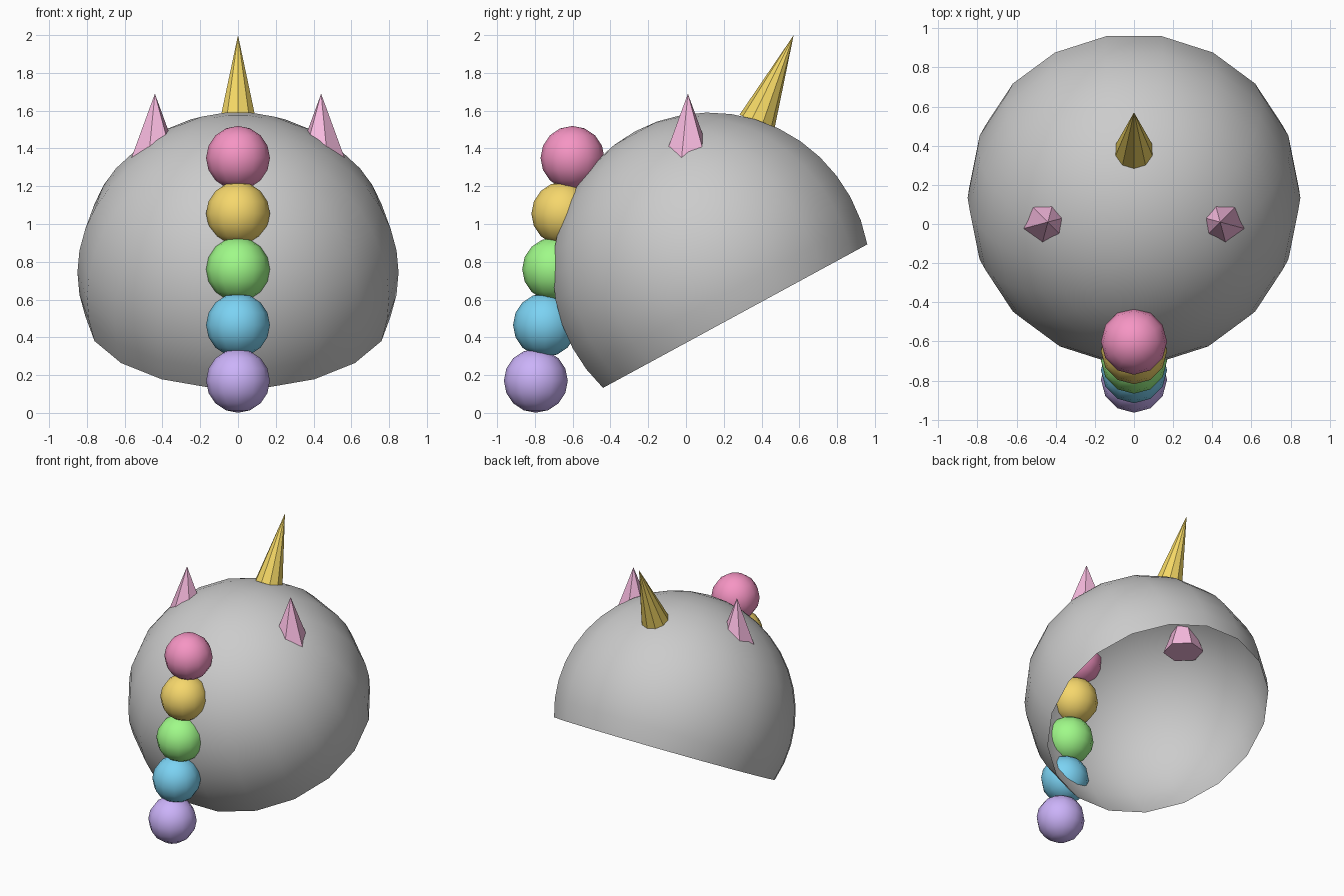
import bpy, bmesh
from math import sin, cos, pi, radians

if "Cube" in bpy.data.objects:
    bpy.data.objects.remove(bpy.data.objects["Cube"])


def paint(obj, color):
    mat = bpy.data.materials.new(obj.name + "_color")
    mat.diffuse_color = (*color, 1)
    mat.use_nodes = True
    mat.node_tree.nodes["Principled BSDF"].inputs["Base Color"].default_value = mat.diffuse_color
    obj.data.materials.append(mat)


def sphere_part(name, radius, sides, step, rings, loc, tilt=0, closed=False):
    """Sphere from the pole down; 'step' is the polar angle per ring."""
    bm = bmesh.new()
    top = bm.verts.new((0, 0, radius))
    loops = []
    for j in range(1, rings + 1):
        t = step * j
        loops.append([bm.verts.new((radius * sin(t) * cos(2 * pi * i / sides),
                                    radius * sin(t) * sin(2 * pi * i / sides),
                                    radius * cos(t))) for i in range(sides)])
    for i in range(sides):
        k = (i + 1) % sides
        bm.faces.new((top, loops[0][i], loops[0][k]))
        for a, b in zip(loops, loops[1:]):
            bm.faces.new((a[i], b[i], b[k], a[k]))
    if closed:
        low = bm.verts.new((0, 0, -radius))
        for i in range(sides):
            bm.faces.new((low, loops[-1][(i + 1) % sides], loops[-1][i]))
    for f in bm.faces:
        f.smooth = True
    mesh = bpy.data.meshes.new(name)
    bm.to_mesh(mesh)
    bm.free()
    obj = bpy.data.objects.new(name, mesh)
    obj.location = loc
    obj.rotation_euler = (tilt, 0, 0)
    bpy.context.collection.objects.link(obj)
    return obj


def cone(name, sides, radius, height, tip, rot, color):
    """Flat-sided cone placed by its tip in the y-z lean given by rot."""
    lean = rot[0]
    loc = (tip[0], tip[1] + sin(lean) * height / 2, tip[2] - cos(lean) * height / 2)
    bpy.ops.mesh.primitive_cone_add(vertices=sides, radius1=radius, radius2=0,
                                    depth=height, location=loc, rotation=rot)
    obj = bpy.context.object
    obj.name = name
    paint(obj, color)


# Open tilted dome
sphere_part("head_shell", 0.85, 18, radians(9), 12, (0, 0.135, 0.743), radians(28.5))

# Horn
cone("horn", 10, 0.1, 0.5, (0, 0.57, 2.0), (radians(-22.9), 0, 0), (0.9, 0.68, 0.13))

# Ears, mirrored left and right
for side, label in ((1, "right"), (-1, "left")):
    cone("ear_" + label, 6, 0.14, 0.37, (side * 0.44, 0.01, 1.69),
         (0, 0, side * radians(15)), (0.95, 0.5, 0.75))

# Column of coloured balls, bottom to top
colors = [(0.6, 0.45, 0.95), (0.2, 0.65, 0.9), (0.35, 0.95, 0.25),
          (0.92, 0.68, 0.15), (0.92, 0.3, 0.55)]
for i, c in enumerate(colors):
    ball = sphere_part("mane_ball_%d" % (i + 1), 0.169, 12, pi / 8, 7,
                       (0, -0.795 + 0.0485 * i, 0.17 + 0.295 * i), closed=True)
    paint(ball, c)
